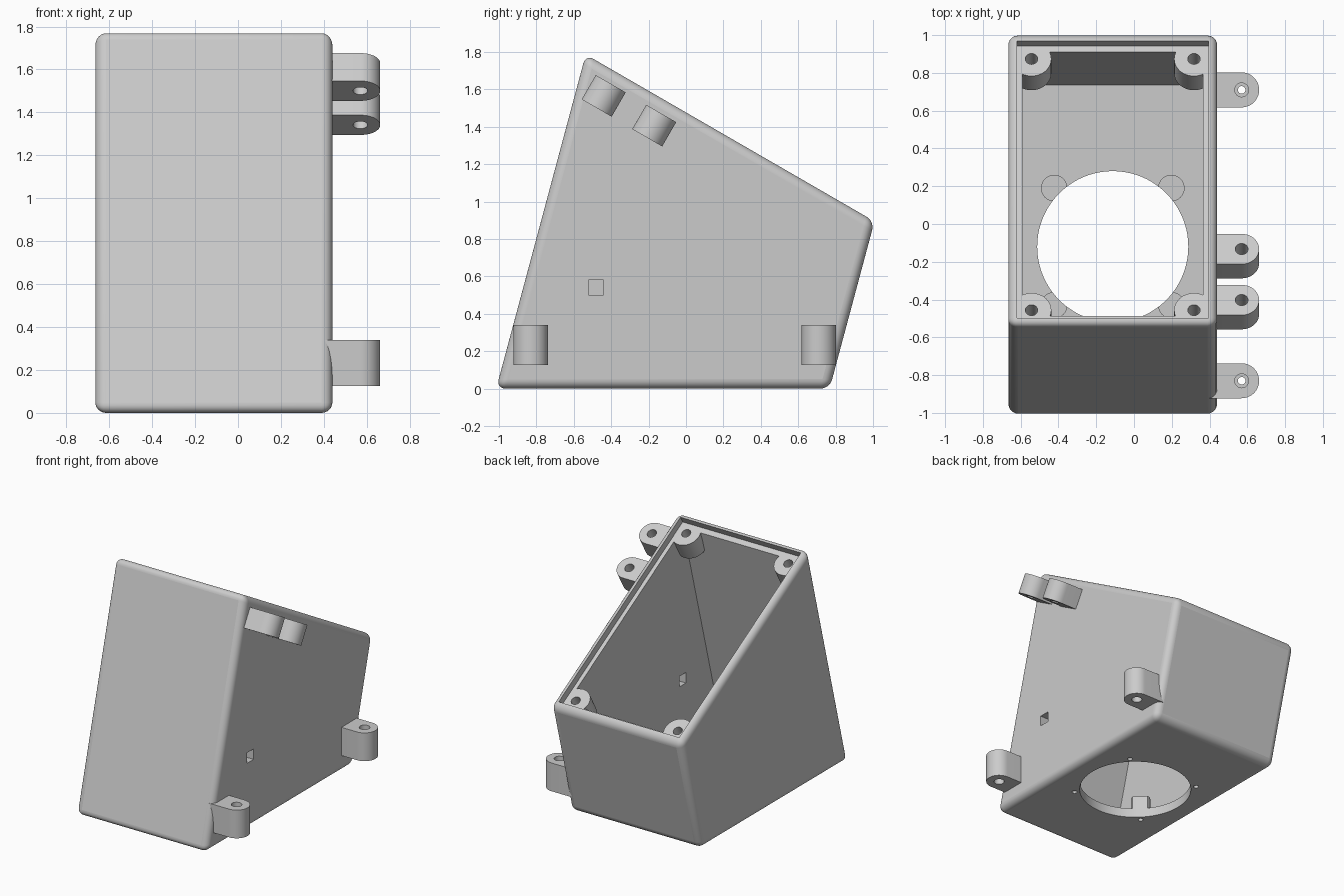
import bpy, bmesh, math
from mathutils import Matrix, Vector

cube = bpy.data.objects.get("Cube")
if cube:
    bpy.data.objects.remove(cube, do_unlink=True)

grey = bpy.data.materials.new("light grey plastic")
grey.use_nodes = True
grey.diffuse_color = (0.6, 0.6, 0.6, 1)
grey.node_tree.nodes["Principled BSDF"].inputs["Base Color"].default_value = (0.6, 0.6, 0.6, 1)

MID_X = -0.1125          # centre line of the box
HALF_W = 0.5525          # half its width
TILT = Matrix.Rotation(math.radians(-30), 4, 'X')
LID = Matrix.Translation((MID_X, 0.236, 1.341)) @ TILT   # middle of the sloping rim
SIDE = Matrix(((0, 0, 1, 0), (1, 0, 0, 0), (0, 1, 0, 0), (0, 0, 0, 1)))  # profile in y, z
UP = Matrix.Identity(4)


def prism(name, points, lo, hi, matrix=UP, bevel=0):
    """Extrude a 2D outline from lo to hi, then place it."""
    bm = bmesh.new()
    base = bm.faces.new([bm.verts.new((x, y, lo)) for x, y in points])
    new = bmesh.ops.extrude_face_region(bm, geom=[base])["geom"]
    top = [v for v in new if isinstance(v, bmesh.types.BMVert)]
    bmesh.ops.translate(bm, verts=top, vec=(0, 0, hi - lo))
    bmesh.ops.recalc_face_normals(bm, faces=bm.faces)
    if bevel:
        bmesh.ops.bevel(bm, geom=list(bm.edges), offset=bevel, segments=6,
                        profile=0.5, affect='EDGES', clamp_overlap=True)
    bm.transform(matrix)
    bmesh.ops.recalc_face_normals(bm, faces=bm.faces)
    mesh = bpy.data.meshes.new(name)
    bm.to_mesh(mesh)
    bm.free()
    mesh.materials.append(grey)
    obj = bpy.data.objects.new(name, mesh)
    bpy.context.collection.objects.link(obj)
    return obj


def arc(x, y, r, start=0, end=360, n=32):
    steps = n if end - start == 360 else n + 1
    angles = [math.radians(start + (end - start) * i / n) for i in range(steps)]
    return [(x + r * math.cos(a), y + r * math.sin(a)) for a in angles]


def rect(x0, x1, y0, y1):
    return [(x0, y0), (x1, y0), (x1, y1), (x0, y1)]


def cut(obj, tool):
    """Subtract a tool from an object and throw the tool away."""
    mod = obj.modifiers.new("cut", 'BOOLEAN')
    mod.operation = 'DIFFERENCE'
    mod.solver = 'EXACT'
    mod.object = tool
    bpy.context.view_layer.objects.active = obj
    bpy.ops.object.modifier_apply(modifier=mod.name)
    bpy.data.objects.remove(tool, do_unlink=True)


def finish(obj):
    """Smooth the curves, keep the broad faces flat."""
    bpy.ops.object.select_all(action='DESELECT')
    obj.select_set(True)
    bpy.context.view_layer.objects.active = obj
    bpy.ops.object.shade_smooth_by_angle(angle=math.radians(30))
    for poly in obj.data.polygons:
        if poly.area > 0.05:
            poly.use_smooth = False


# Outer shell with rounded edges
outline = [(-1.015, 0), (0.768, 0), (1.008, 0.895), (-0.536, 1.787)]
body = prism("enclosure_body", outline, MID_X - HALF_W, MID_X + HALF_W, SIDE, 0.05)

# Cavity, less the corner posts and floor bosses that stay solid
inner = [(-0.93, 0.07), (0.735, 0.07), (0.921, 0.936), (-0.479, 1.726)]
cavity = prism("cavity_cutter", inner, MID_X - 0.4775, MID_X + 0.4775, SIDE)
corners = [(sx, sy) for sx in (-1, 1) for sy in (-1, 1)]
for sx, sy in corners:
    px, py = sx * 0.43, sy * 0.768
    cut(cavity, prism("post", arc(px, py, 0.105), -0.204, 0.1, LID))
    xs, ys = sorted((px, px + sx * 0.2)), sorted((py, py + sy * 0.2))
    cut(cavity, prism("post_fill", rect(*xs, *ys), -0.204, 0.1, LID))
    boss = arc(MID_X + sx * 0.31, -0.12 + sy * 0.31, 0.07)
    cut(cavity, prism("boss", boss, 0.0, 0.17))
cut(body, cavity)

# Lid recess
cut(body, prism("recess", rect(-0.5075, 0.5075, -0.8465, 0.8465), -0.054, 0.2, LID))

# Round opening in the floor, screw holes and side slot
cut(body, prism("floor_opening", arc(MID_X, -0.12, 0.4, n=80), -0.1, 0.4))
for sx, sy in corners:
    cut(body, prism("post_hole", arc(sx * 0.43, sy * 0.768, 0.033, n=24), -0.18, 0.1, LID))
    pin = arc(MID_X + sx * 0.31, -0.12 + sy * 0.31, 0.018, n=16)
    cut(body, prism("pin_hole", pin, -0.1, 0.12))
cut(body, prism("slot", rect(-0.52, -0.44, 0.5, 0.58), 0.3, 0.6, SIDE))
finish(body)


# Rounded mounting lugs on the left side
def lug(name, y, z, half, matrix, bore):
    place = Matrix.Translation((0, y, z)) @ matrix
    r = 0.0925
    shape = [(0.4, -r)] + arc(0.57, 0, r, -90, 90, 24) + [(0.4, r)]
    obj = prism(name, shape, -half, half, place)
    cut(obj, prism("bore", arc(0.57, 0, bore, n=24), -0.3, 0.3, place))
    return obj, place


for name, y in (("front_lower_lug", -0.83), ("back_lower_lug", 0.71)):
    obj, place = lug(name, y, 0.2325, 0.1075, UP, 0.02)
    for lo, hi in ((-0.3, -0.05), (0.05, 0.3)):
        cut(obj, prism("counterbore", arc(0.57, 0, 0.037, n=24), lo, hi, place))
    finish(obj)

for name, y, z in (("front_upper_lug", -0.44, 1.565), ("back_upper_lug", -0.17, 1.406)):
    finish(lug(name, y, z, 0.075, TILT, 0.034)[0])
